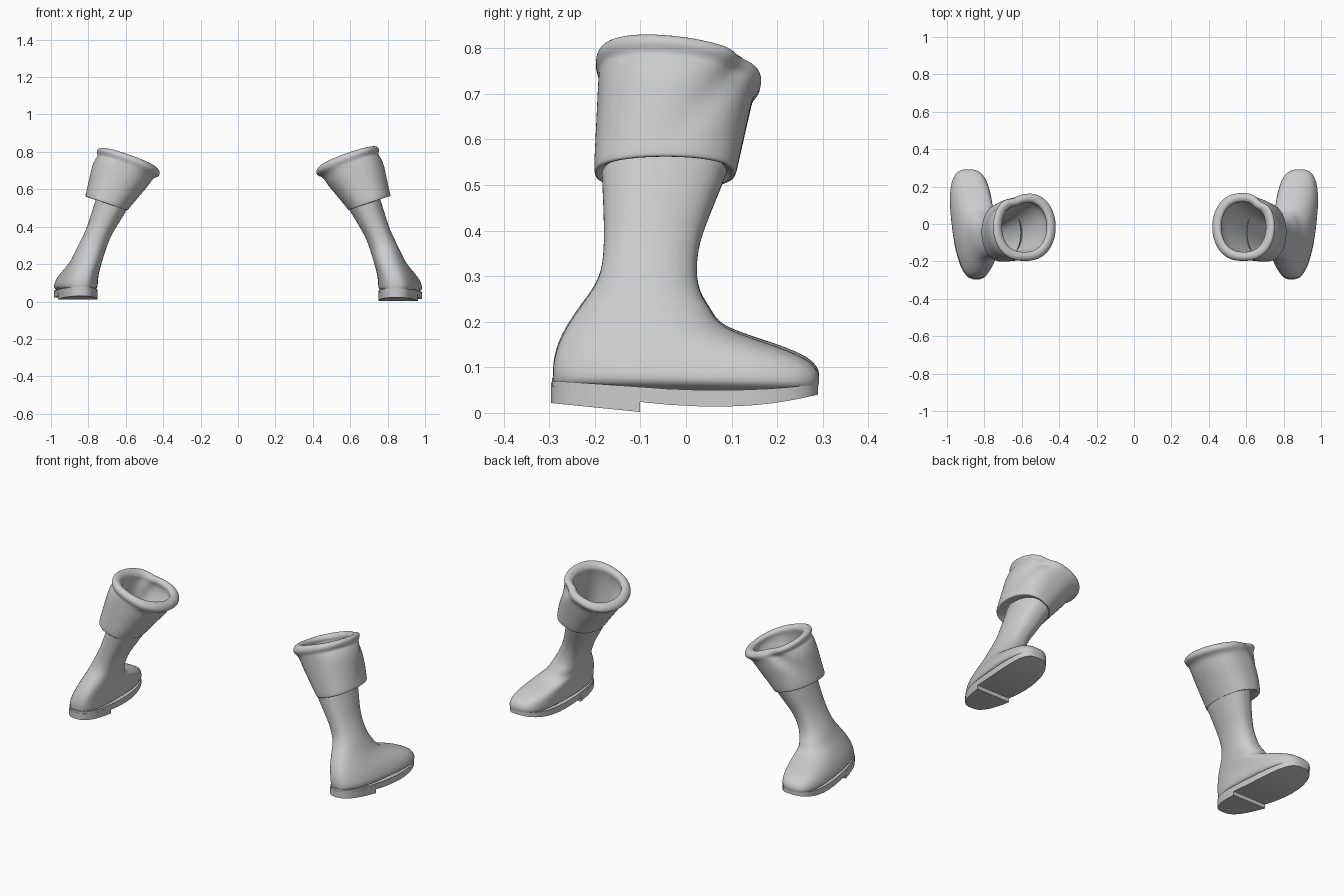
import bpy, bmesh, math

if "Cube" in bpy.data.objects:
    bpy.data.objects.remove(bpy.data.objects["Cube"])

N = 36


def clamp(v):
    return max(0.0, min(1.0, v))


def leg_x(z):
    """The leg leans inwards above the foot."""
    return .842 - .33 * max(0, z - .1) - .12 * max(0, z - .3)


def ring(xb, xf, back, front, wb, wf, tilt=0.0, dent_at=0.0, dent=0.0, square=1.0):
    """Egg-shaped loop from a back (y, z) to a front (y, z), with sideways tilt and a dent."""
    pts = []
    for k in range(N):
        t = 2 * math.pi * (k + 0.5) / N
        d = (t - dent_at + math.pi) % (2 * math.pi) - math.pi
        f = 1 - dent * math.exp(-(d / 0.24) ** 2)
        c, s = math.cos(t), math.sin(t)
        u = (1 + math.copysign(abs(c) ** square, c) * f) / 2
        dx = (wb + (wf - wb) * u) * math.copysign(abs(s) ** (.8 * square), s) * f
        pts.append((xb + (xf - xb) * u + dx, back[0] + (front[0] - back[0]) * u,
                    back[1] + (front[1] - back[1]) * u + tilt * dx))
    return pts


def loft(name, rings, place, cap_first=False, cap_last=False, smooth=False):
    """Skin a stack of loops; caps are strips across the loop."""
    bm = bmesh.new()
    vs = [[bm.verts.new(place(q)) for q in r] for r in rings]
    n = len(vs[0])
    for a, b in zip(vs, vs[1:]):
        for i in range(n):
            j = (i + 1) % n
            bm.faces.new((a[i], a[j], b[j], b[i]))
    for use, r in ((cap_first, vs[0]), (cap_last, vs[-1])):
        if use:
            for i in range(n // 2 - 1):
                bm.faces.new((r[i], r[i + 1], r[n - 2 - i], r[n - 1 - i]))
    bmesh.ops.recalc_face_normals(bm, faces=bm.faces[:])
    me = bpy.data.meshes.new(name)
    bm.to_mesh(me)
    bm.free()
    ob = bpy.data.objects.new(name, me)
    bpy.context.collection.objects.link(ob)
    bpy.ops.object.select_all(action='DESELECT')
    ob.select_set(True)
    bpy.context.view_layer.objects.active = ob
    if smooth:
        ob.modifiers.new("smooth", 'SUBSURF').levels = 2
        bpy.ops.object.shade_smooth()
    else:
        bpy.ops.object.shade_smooth_by_angle(angle=math.radians(35))


# side profile of foot and shaft: back y, back z, front y, front z, half width
PROFILE = [(-.288, .05, .285, .04, .099), (-.296, .09, .299, .076, .1),
           (-.285, .145, .28, .118, .092), (-.262, .19, .165, .158, .086),
           (-.235, .23, .072, .188, .08), (-.21, .262, .056, .226, .077),
           (-.185, .305, .022, .27, .073), (-.18, .37, .024, .36, .065),
           (-.181, .44, .05, .43, .073), (-.187, .56, .098, .55, .088)]


def upper_ring(yb, zb, yf, zf, w):
    toe = max(0, yf) * clamp((.3 - zf) / .1)
    return ring(leg_x(zb), leg_x(zf) + .15 * toe, (yb, zb), (yf, zf),
                w, w + .09 * toe, .33 * clamp((zb - .2) / .2),
                square=1 - .15 * clamp((.2 - zf) / .06))


def boot(side, place, shift):
    loft("boot_upper_" + side, [upper_ring(*k) for k in PROFILE], place, True, smooth=True)

    # folded cuff: flaring outside, rolled rim, then the lining down the leg
    def cuff(x, z, yb, yf, w):
        g = clamp((z - .55) / .21)
        return ring(x, x, (yb, z + .02 * g), (yf, z - .02 * g), w, w, .33 + .02 * g,
                    1.6 - 1.1 * g + shift, .13 * g ** .7)

    rings = [cuff(.685, .54, -.172, .082, .08), cuff(.702, .523, -.197, .106, .112)]
    for i in range(6):
        z = .53 + .038 * i
        rings.append(cuff(.703 - .5 * (z - .53), z, -.203 + .002 * i,
                          .113 + .2 * (z - .54), min(.154, .117 + .25 * (z - .54))))
    for i in range(7):
        a = math.radians(-50 + 45 * i)
        r = .027 * math.cos(a)
        rings.append(cuff(.586, .75 + .027 * math.sin(a), -.174 - r, .142 + r, .144 + r))
    for i in range(5):
        f = 1 - i / 4
        z, f = .3 + .39 * f, f ** 1.5
        rings.append(cuff(leg_x(z), z, -.15 - .01 * f, -.01 + .125 * f, .045 + .07 * f))
    loft("boot_cuff_" + side, rings, place, cap_last=True, smooth=True)

    # curved sole and heel block share the foot outline
    outline = ring(.842, .884, (-.295, 0), (.291, 0), .1, .124, square=.85)
    low = [(x, y, .014 + .6 * max(0, y - .08) ** 2 + .1 * max(0, -y)) for x, y, _ in outline]
    top = [(x, y, .05 + .3 * max(0, y - .08) ** 2 + .07 * max(0, -y)) for x, y, _ in outline]
    loft("sole_" + side, [low, top], place, True, True)
    heel = [(x, min(y, -.1) * 1.006) for x, y, _ in outline if y < -.06]
    loft("heel_" + side, [[(x, y, -.1 * (y + .1) + h) for x, y in heel] for h in (.002, .04)],
         place, True, True)


boot("right", lambda q: q, 0.0)
boot("left", lambda q: (-q[0], q[1], q[2] * .98 + .008), -0.25)
